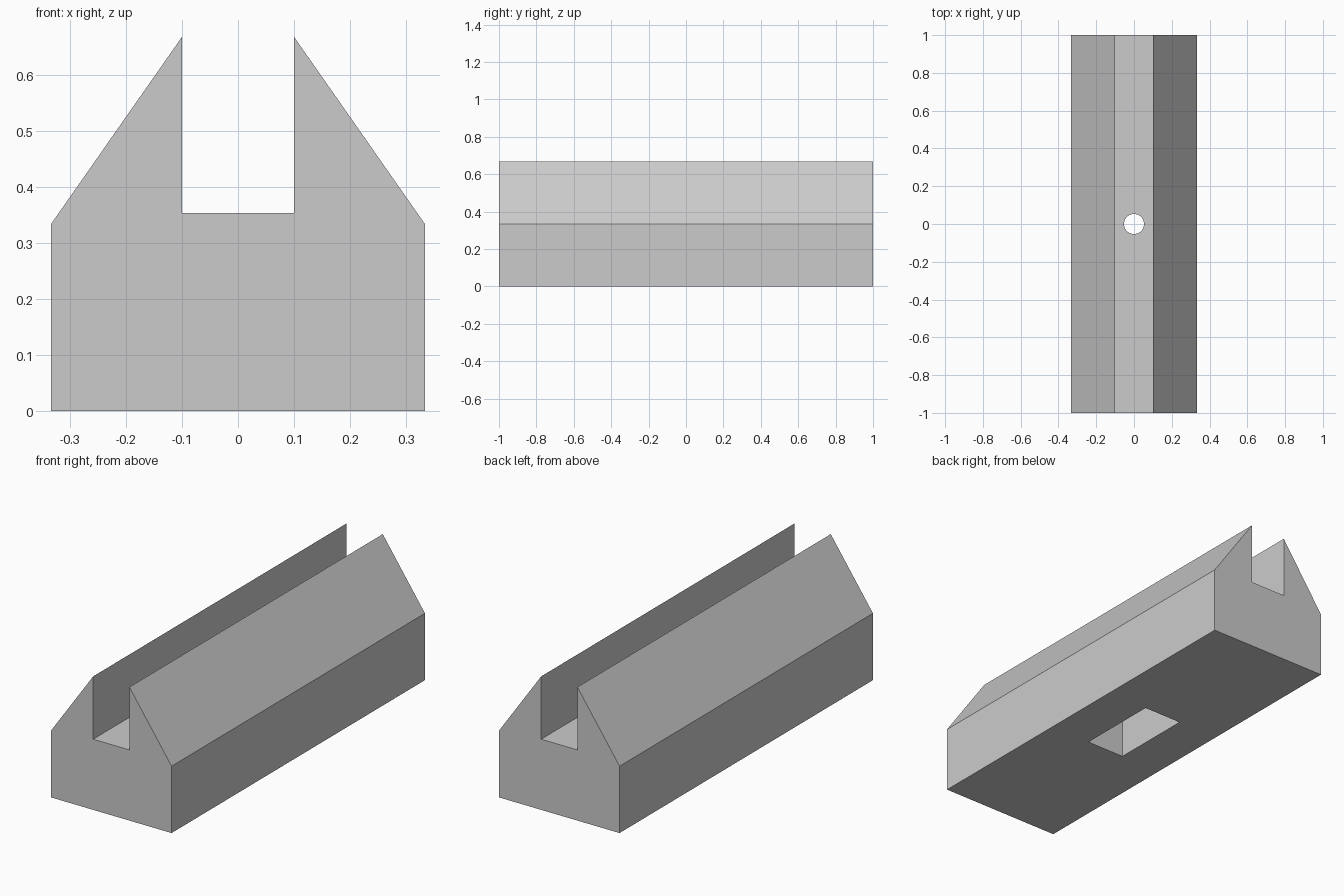
import bpy
import bmesh
from mathutils import Matrix, Vector

default = bpy.data.objects.get("Cube")
if default:
    bpy.data.objects.remove(default, do_unlink=True)

# One flat grey
grey = bpy.data.materials.new("light_grey")
grey.use_nodes = True
grey.diffuse_color = (0.6, 0.6, 0.6, 1)
grey.node_tree.nodes["Principled BSDF"].inputs["Base Color"].default_value = (0.6, 0.6, 0.6, 1)


def add_object(name, bm):
    bmesh.ops.recalc_face_normals(bm, faces=bm.faces)
    mesh = bpy.data.meshes.new(name)
    bm.to_mesh(mesh)
    bm.free()
    mesh.materials.append(grey)
    obj = bpy.data.objects.new(name, mesh)
    bpy.context.collection.objects.link(obj)
    return obj


# Gabled block with an open slot along its ridge
HALF_LENGTH = 1.0
SLOT_FLOOR = 0.353
half = [(0.333, 0), (0.333, 0.334), (0.1, 0.667), (0.1, SLOT_FLOOR)]
profile = half + [(-x, z) for x, z in reversed(half)]
bm = bmesh.new()
end = bm.faces.new([bm.verts.new((x, -HALF_LENGTH, z)) for x, z in profile])
side = bmesh.ops.extrude_face_region(bm, geom=[end])["geom"]
bmesh.ops.translate(bm, vec=Vector((0, 2 * HALF_LENGTH, 0)),
                    verts=[v for v in side if isinstance(v, bmesh.types.BMVert)])
block = add_object("slotted_block", bm)

# Rectangular pocket in the underside
POCKET_DEPTH = 0.213
bm = bmesh.new()
bmesh.ops.create_cube(bm, size=1, matrix=Matrix.Diagonal((0.213, 0.427, 2 * POCKET_DEPTH, 1)))
pocket = add_object("pocket_cutter", bm)

# Round hole from the slot floor down into the pocket
bm = bmesh.new()
bmesh.ops.create_cone(bm, cap_ends=True, segments=48, radius1=0.053, radius2=0.053,
                      depth=0.4, matrix=Matrix.Translation((0, 0, 0.3)))
hole = add_object("hole_cutter", bm)

# Cut both, then drop the cutters
bpy.context.view_layer.objects.active = block
for cutter in (pocket, hole):
    cutter.hide_render = True
    mod = block.modifiers.new(cutter.name, "BOOLEAN")
    mod.operation = "DIFFERENCE"
    mod.solver = "EXACT"
    mod.object = cutter
    bpy.ops.object.modifier_apply(modifier=mod.name)
    bpy.data.objects.remove(cutter, do_unlink=True)

# Round the hole wall while keeping every other edge crisp
block.select_set(True)
bpy.ops.object.shade_smooth_by_angle(angle=0.5)
